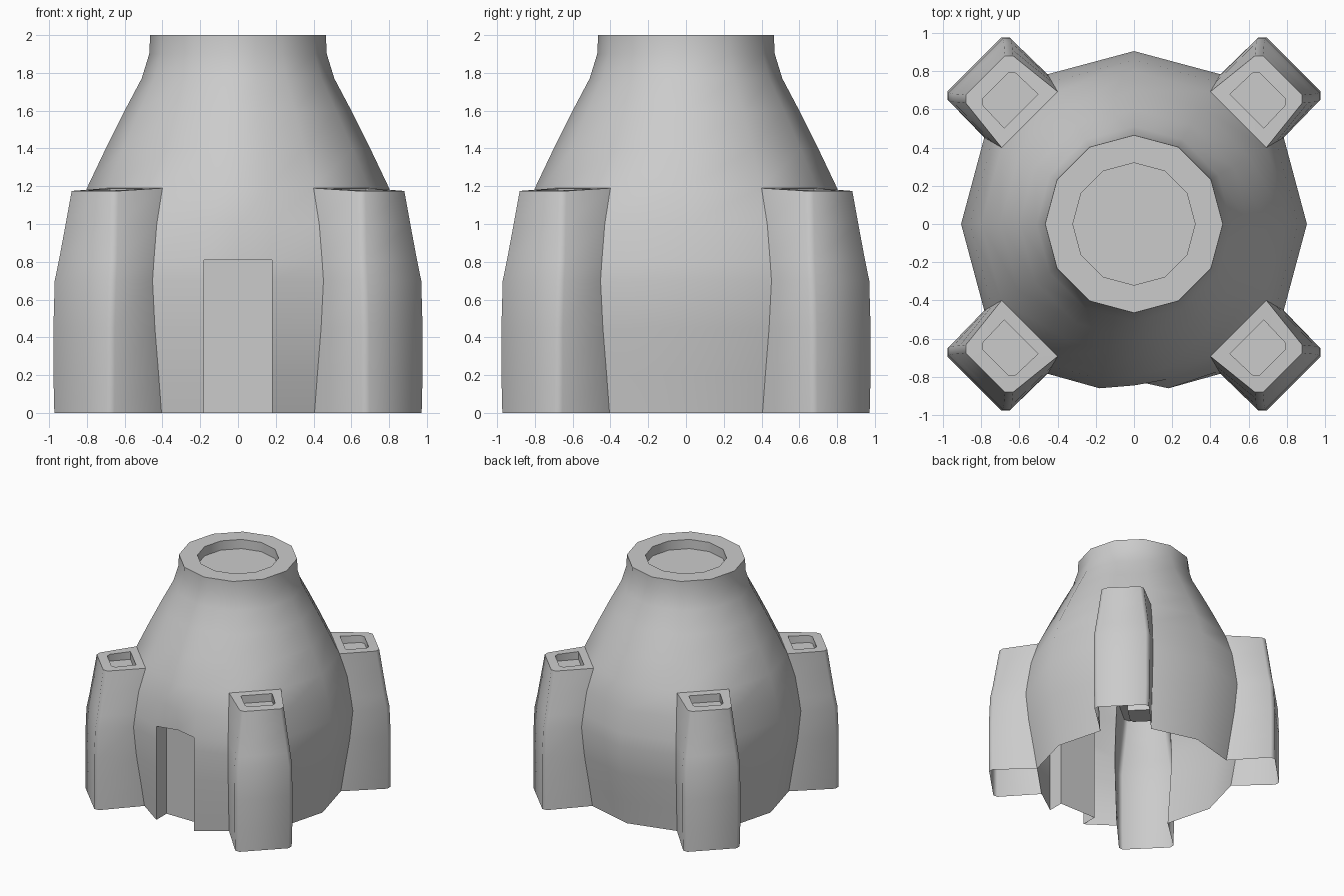
import bpy, bmesh, math

if "Cube" in bpy.data.objects:
    bpy.data.objects.remove(bpy.data.objects["Cube"])

N = 12
DOOR_W, DOOR_H, JAMB_Y, PANEL_Y = 0.18, 0.81, -0.86, -0.72
# body profile: (height, radius)
RINGS = [(0, .81), (.2, .84), (.45, .88), (.7, .905), (.81, .89), (1.0, .86), (1.19, .80),
         (1.4, .70), (1.6, .60), (1.77, .51), (1.9, .47), (2.0, .465)]
PILLAR_RINGS = 7  # the pillars grow out of the first seven rings


def finish(name, bm, recalc=True):
    if recalc:
        bmesh.ops.recalc_face_normals(bm, faces=bm.faces)
    me = bpy.data.meshes.new(name)
    bm.to_mesh(me)
    bm.free()
    ob = bpy.data.objects.new(name, me)
    bpy.context.collection.objects.link(ob)
    bpy.context.view_layer.objects.active = ob
    ob.select_set(True)
    bpy.ops.object.shade_smooth_by_angle(angle=math.radians(50))
    ob.select_set(False)
    return ob


def bridge(bm, a, b, closed=True, skip=()):
    n = len(a)
    for i in range(n if closed else n - 1):
        if i not in skip:
            j = (i + 1) % n
            bm.faces.new((a[i], a[j], b[j], b[i]))


def body_ring(z, r):
    """Twelve corners starting at the front, plus one extra column each side of the door."""
    p = [(r * math.sin(2 * math.pi * i / N), -r * math.cos(2 * math.pi * i / N)) for i in range(N)]
    right = tuple(p[0][k] + .4 * (p[1][k] - p[0][k]) for k in (0, 1))
    left = (-right[0], right[1])
    if z <= DOOR_H:
        right, left = (DOOR_W, JAMB_Y), (-DOOR_W, JAMB_Y)
        p[0] = (0, -.82)
    elif z <= 1.0:
        p[0] = (0, -.845)
    return [(x, y, z) for x, y in [p[0], right] + p[1:] + [left]]


# body shell: open at the bottom, at the doorway and behind the pillars
bm = bmesh.new()
rows = [[bm.verts.new(c) for c in body_ring(z, r)] for z, r in RINGS]
pillar_cols = {2, 5, 8, 11}
door_cols = {0, 13}
for k in range(len(rows) - 1):
    skip = set()
    if k < PILLAR_RINGS - 1:
        skip |= pillar_cols
    if RINGS[k + 1][0] <= DOOR_H:
        skip |= door_cols
    bridge(bm, rows[k], rows[k + 1], skip=skip)
# top rim and shallow recess
prev = rows[-1]
for z, r in ((2.0, .32), (1.92, .32)):
    ring = [bm.verts.new(c) for c in body_ring(z, r)]
    bridge(bm, prev, ring)
    prev = ring
bm.faces.new(prev)
bmesh.ops.delete(bm, geom=[v for v in bm.verts if not v.link_faces], context='VERTS')
finish("body", bm)

# recessed door with jambs and lintel
bm = bmesh.new()
outline = [(-DOOR_W, JAMB_Y, 0), (-DOOR_W, JAMB_Y, DOOR_H), (0, -.82, DOOR_H),
           (DOOR_W, JAMB_Y, DOOR_H), (DOOR_W, JAMB_Y, 0)]
front = [bm.verts.new(c) for c in outline]
back = [bm.verts.new((x, PANEL_Y, z)) for x, _, z in outline]
for i in range(4):
    bm.faces.new((front[i], back[i], back[i + 1], front[i + 1]))
bm.faces.new(back[::-1])
finish("door", bm, recalc=False)

# corner pillars: (outer distance, outer half width) for each ring
OUTER = [(1.18, .225), (1.182, .23), (1.182, .23), (1.172, .23), (1.152, .218), (1.125, .195), (1.10, .175)]
CH = .03


def pillar(name, angle):
    ca, sa = math.cos(angle), math.sin(angle)
    bm = bmesh.new()

    def vert(u, v, z):
        return bm.verts.new((u * ca - v * sa, u * sa + v * ca, z))

    rows = []
    for (z, r), (u, w) in zip(RINGS, OUTER):
        ui, wi = r * math.cos(math.pi / N), r * math.sin(math.pi / N)
        zo = z - .015 if z > 1.1 else z
        rows.append([vert(ui, -wi, z), vert(u - CH, -w, zo), vert(u, -w + CH, zo),
                     vert(u, w - CH, zo), vert(u - CH, w, zo), vert(ui, wi, z)])
    for a, b in zip(rows, rows[1:]):
        bridge(bm, a, b, closed=False)
    # cap with a square recess
    hole = [(.835, -.125), (1.0, -.12), (1.025, -.095), (1.025, .095), (1.0, .12), (.835, .125)]
    rim = [vert(u, v, 1.19 - .015 * (u - .77) / .33) for u, v in hole]
    floor = [vert(u, v, 1.12) for u, v in hole]
    bridge(bm, rows[-1], rim)
    bridge(bm, rim, floor)
    bm.faces.new(floor)
    finish(name, bm)


for i, side in enumerate(("back_right", "back_left", "front_left", "front_right")):
    pillar("pillar_" + side, math.pi / 4 + i * math.pi / 2)
